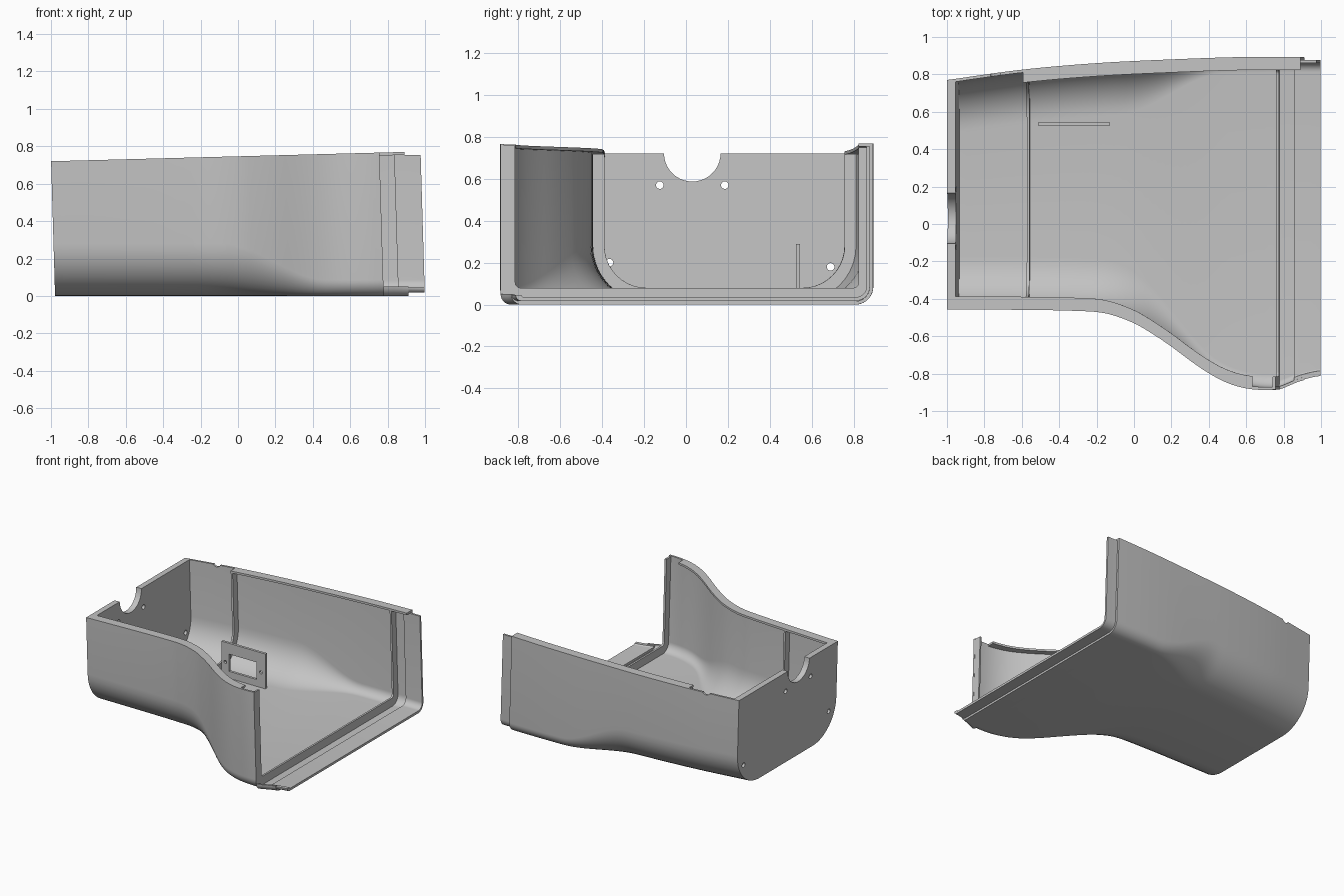
import bpy, bmesh, math
from mathutils import Vector

if "Cube" in bpy.data.objects:
    bpy.data.objects.remove(bpy.data.objects["Cube"])

grey = bpy.data.materials.new("plain_grey")
grey.diffuse_color = (0.55, 0.55, 0.55, 1)
grey.use_nodes = True
grey.node_tree.nodes["Principled BSDF"].inputs["Base Color"].default_value = grey.diffuse_color

# plan outlines (x, y) of the two side walls
FRONT = [(-1, -.457), (-.6, -.459), (-.3, -.465), (-.15, -.478), (0, -.53), (.1, -.588), (.2, -.655),
         (.3, -.73), (.4, -.798), (.5, -.85), (.6, -.879), (.7, -.888), (.755, -.885), (.8, -.868),
         (.86, -.843), (.95, -.82), (1, -.815)]
BACK = [(-1, .77), (-.6, .825), (-.2, .86), (.2, .88), (.6, .893), (1, .893)]
SKIN = .016


def curve(pts, x):
    """Smooth interpolation through a table of points."""
    i = 0
    while i < len(pts) - 2 and x > pts[i + 1][0]:
        i += 1

    def slope(k):
        a, b = pts[max(k - 1, 0)], pts[min(k + 1, len(pts) - 1)]
        return (b[1] - a[1]) / (b[0] - a[0])
    (x0, y0), (x1, y1) = pts[i], pts[i + 1]
    h = x1 - x0
    t = (x - x0) / h
    return ((2*t**3 - 3*t*t + 1) * y0 + (t**3 - 2*t*t + t) * h * slope(i)
            + (3*t*t - 2*t**3) * y1 + (t**3 - t*t) * h * slope(i + 1))


def top(x):
    return .72 + .05 * (min(x, .9) + 1) / 1.9


def radius(x):
    t = min(max((x + .1) / .55, 0), 1)
    return .28 - .195 * t * t * (3 - 2 * t)


def place(x, y, z):
    """Whole shell leans slightly along x."""
    return Vector((x + .022 * (1 - z / .74), y, z))


def u_line(x, yf, yb, zf, zb, z0, r, n=10):
    """U-shaped line: down the front wall, across the floor, up the back wall."""
    pts = [(yf, zf)]
    rf = min(r, zf - z0)
    for k in range(n + 1):
        a = math.pi / 2 * k / n
        pts.append((yf + rf * (1 - math.cos(a)), z0 + rf * (1 - math.sin(a))))
    for k in range(n, -1, -1):
        a = math.pi / 2 * k / n
        pts.append((yb - r * (1 - math.cos(a)), z0 + r * (1 - math.sin(a))))
    pts.append((yb, zb))
    return [place(x, y, z) for y, z in pts]


def ring(x, t=SKIN, floor=SKIN, zf=None, inf=0., inb=0., z0=0.):
    """Closed wall section; inf, inb and z0 set its outside in from the outline."""
    yf, yb, zb = curve(FRONT, x), curve(BACK, x), top(x) - inb
    zf = zf or top(x) - inf
    r = radius(x)
    outer = u_line(x, yf + inf, yb - inb, zf, zb, z0, max(r - z0, .03))
    inner = u_line(x, yf + t, yb - t, zf, zb, floor, max(r - floor, .025))
    return outer + inner[::-1]


def finish(name, bm):
    bmesh.ops.remove_doubles(bm, verts=bm.verts, dist=.0003)
    bmesh.ops.recalc_face_normals(bm, faces=bm.faces)
    me = bpy.data.meshes.new(name)
    bm.to_mesh(me)
    bm.free()
    ob = bpy.data.objects.new(name, me)
    bpy.context.collection.objects.link(ob)
    me.materials.append(grey)
    return ob


def loft(name, rings):
    bm = bmesh.new()
    rows = [[bm.verts.new(p) for p in r] for r in rings]
    n = len(rows[0])
    for a, b in zip(rows, rows[1:]):
        for i in range(n):
            j = (i + 1) % n
            bm.faces.new((a[i], a[j], b[j], b[i]))
    # end caps: strips between the outer and inner lines
    for row in (rows[0], rows[-1]):
        if n == 48:
            for i in range(n // 2 - 1):
                bm.faces.new((row[i], row[i + 1], row[n - 2 - i], row[n - 1 - i]))
        else:
            bm.faces.new(row)
    return finish(name, bm)


def steps(a, b, n):
    return [a + (b - a) * k / n for k in range(n + 1)]


def activate(ob):
    bpy.ops.object.select_all(action='DESELECT')
    ob.select_set(True)
    bpy.context.view_layer.objects.active = ob


def smooth(ob):
    activate(ob)
    bpy.ops.object.shade_smooth_by_angle(angle=math.radians(28))


def cut(ob, cutter):
    activate(ob)
    m = ob.modifiers.new("cut", 'BOOLEAN')
    m.object, m.solver = cutter, 'EXACT'
    bpy.ops.object.modifier_apply(modifier=m.name)
    bpy.data.objects.remove(cutter)


def rod(loc, r, axis, depth=.2):
    rot = (0, math.pi / 2, 0) if axis == 'x' else (math.pi / 2, 0, 0)
    bpy.ops.mesh.primitive_cylinder_add(vertices=40, radius=r, depth=depth, location=loc, rotation=rot)
    return bpy.context.object


def box(name, x, y, z):
    bm = bmesh.new()
    bmesh.ops.create_cube(bm, size=1)
    for v in bm.verts:
        for i, (lo, hi) in enumerate((x, y, z)):
            v.co[i] = lo if v.co[i] < 0 else hi
    return finish(name, bm)


def rim(name, pts, side, a, b, n):
    """Inward flange along the top of a wall."""
    rows = []
    for x in steps(a, b, n):
        y, z = curve(pts, x), top(x)
        y0, y1 = y + side * SKIN * .7, y + side * .07
        rows.append([place(x, *p) for p in ((y0, z), (y1, z), (y1, z - .016), (y0, z - .016))])
    smooth(loft(name, rows))


# thin outer shell with an open doorway on the right
rings = [ring(x) for x in steps(-.955, .757, 44)]
rings += [ring(x, zf=.05) for x in steps(.757, .89, 5)]
shell = loft("shell", rings)
cut(shell, rod((-.74, .8, .74), .03, 'y'))
smooth(shell)

# flanges along the tops of the walls
rim("front_rim", FRONT, 1, -.955, .635, 36)
rim("back_rim", BACK, -1, -.595, .89, 24)

# stiffening ribs running around the inside
for name, a, b in (("rear_rib", -.593, -.578), ("doorway_rib", .741, .756)):
    smooth(loft(name, [ring(x, t=.07, floor=.08, inf=.006, inb=.006, z0=.006) for x in (a, b)]))

# thin mating lip past the doorway
lip = [ring(x, t=.032, floor=.036, zf=.045, inf=.004, inb=SKIN, z0=SKIN + .002) for x in steps(.835, .977, 5)]
smooth(loft("doorway_lip", lip))

# end wall with half-round cutout and screw holes
ends = [u_line(x, curve(FRONT, x), curve(BACK, x), top(x), top(x), 0, radius(x)) for x in (-1, -.955)]
end_wall = loft("end_wall", ends)
cut(end_wall, rod((-.98, .03, .722), .135, 'x'))
for y, z in ((-.125, .57), (.185, .57), (.69, .18), (-.365, .2)):
    cut(end_wall, rod((-.97, y, z), .018, 'x'))
smooth(end_wall)

# upright bracket plate with a window and two screw holes
plate = box("bracket_plate", (-.51, -.13), (.525, .545), (.012, .29))
cut(plate, box("window_cutter", (-.445, -.205), (.4, .7), (.07, .205)))
for x in (-.478, -.17):
    cut(plate, rod((x, .535, .135), .012, 'y'))
